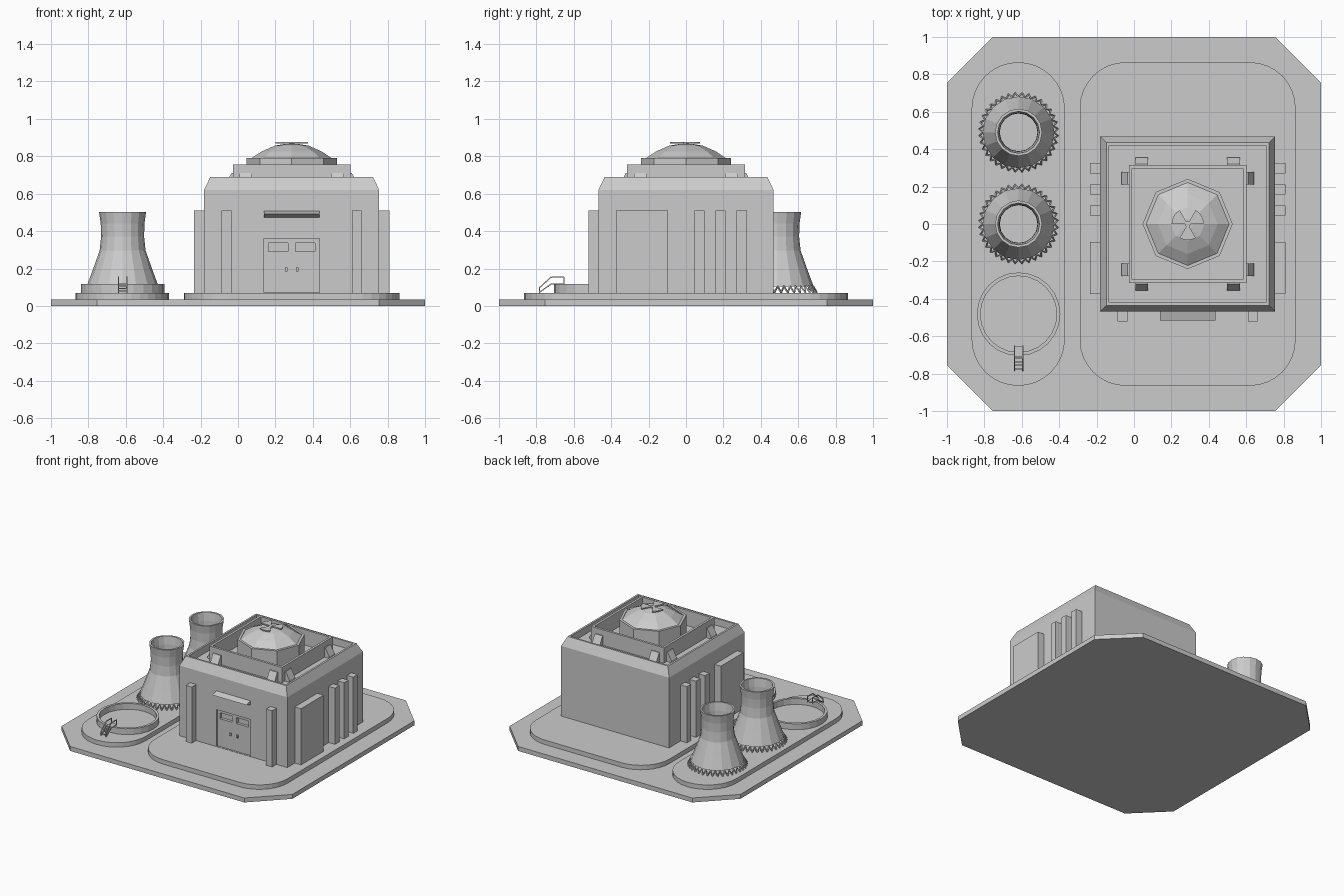
import bpy, bmesh
from math import sin, cos, pi, radians, sqrt
from mathutils import Vector

if "Cube" in bpy.data.objects:
    bpy.data.objects.remove(bpy.data.objects["Cube"])

CX = 0.287      # reactor building centre in x
TX = -0.617     # cooling tower / tank centre in x
PAD = 0.07      # top of the raised pads
ROOF = 0.635    # sunken roof level


def finish(bm, name):
    bmesh.ops.recalc_face_normals(bm, faces=bm.faces)
    me = bpy.data.meshes.new(name)
    bm.to_mesh(me)
    bm.free()
    ob = bpy.data.objects.new(name, me)
    bpy.context.collection.objects.link(ob)
    return ob


def prism(name, pts, vec):
    """Extrude a flat 3D outline along vec."""
    bm = bmesh.new()
    f = bm.faces.new([bm.verts.new(p) for p in pts])
    ext = bmesh.ops.extrude_face_region(bm, geom=[f], use_keep_orig=True)
    bmesh.ops.translate(bm, vec=vec, verts=[v for v in ext['geom'] if isinstance(v, bmesh.types.BMVert)])
    return finish(bm, name)


def box(name, x0, x1, y0, y1, z0, z1):
    return prism(name, [(x0, y0, z0), (x1, y0, z0), (x1, y1, z0), (x0, y1, z0)], (0, 0, z1 - z0))


def rounded(x0, x1, y0, y1, r, n=8):
    pts = []
    for k, (x, y) in enumerate([(x1 - r, y1 - r), (x0 + r, y1 - r), (x0 + r, y0 + r), (x1 - r, y0 + r)]):
        for i in range(n + 1):
            a = (k + i / n) * pi / 2
            pts.append((x + r * cos(a), y + r * sin(a), 0.035))
    return pts


def lathe(name, profile, n, cx, cy, turn=0.0, loop=False):
    """Revolve (radius, z) points in n sides; loop closes the profile, otherwise the ends are capped."""
    bm = bmesh.new()
    rings = [[bm.verts.new((cx + r * cos(turn + 2 * pi * i / n), cy + r * sin(turn + 2 * pi * i / n), z))
              for i in range(n)] for r, z in profile]
    pairs = list(zip(rings, rings[1:]))
    if loop:
        pairs.append((rings[-1], rings[0]))
    else:
        bm.faces.new(rings[0])
        bm.faces.new(rings[-1])
    for a, b in pairs:
        for i in range(n):
            j = (i + 1) % n
            bm.faces.new((a[i], a[j], b[j], b[i]))
    return finish(bm, name)


def square(name, profile, loop=False):
    return lathe(name, [(h * sqrt(2), z) for h, z in profile], 4, CX, 0, pi / 4, loop)


def bars(name, segments, t):
    """Square bars between pairs of points, joined in one mesh."""
    bm = bmesh.new()
    for a, b in segments:
        a, b = Vector(a), Vector(b)
        rot = (b - a).to_track_quat('Z', 'Y')
        res = bmesh.ops.create_cube(bm, size=1)
        for v in res['verts']:
            v.co = rot @ Vector((v.co.x * t, v.co.y * t, v.co.z * (b - a).length)) + (a + b) / 2
    return finish(bm, name)


def cut(target, cutter):
    m = target.modifiers.new("cut", 'BOOLEAN')
    m.operation = 'DIFFERENCE'
    m.solver = 'EXACT'
    m.object = cutter
    bpy.context.view_layer.objects.active = target
    bpy.ops.object.modifier_apply(modifier=m.name)
    bpy.data.objects.remove(cutter)


# Ground slab and raised pads
c = 0.755
prism("ground_slab", [(1, -c, 0), (1, c, 0), (c, 1, 0), (-c, 1, 0),
                      (-1, c, 0), (-1, -c, 0), (-c, -1, 0), (c, -1, 0)], (0, 0, 0.035))
prism("building_pad", rounded(-0.29, 0.864, -0.865, 0.865, 0.245), (0, 0, PAD - 0.035))
prism("tower_pad", rounded(-0.868, -0.37, -0.865, 0.865, 0.2485), (0, 0, PAD - 0.035))

# Reactor building with chamfered parapet and sunken roof
hall = square("reactor_building", [(0.468, PAD), (0.468, 0.62), (0.435, 0.69), (0.42, 0.69), (0.42, ROOF)])

# Recessed double door with windows and handles
cut(hall, box("door_cutter", 0.14, 0.435, -0.6, -0.456, 0.072, 0.36))
for x in (0.162, 0.307):
    cut(hall, box("window_cutter", x, x + 0.105, -0.6, -0.435, 0.29, 0.337))
for i, x in enumerate((0.25, 0.31)):
    box(f"door_handle_{i}", x, x + 0.014, -0.466, -0.454, 0.183, 0.205)

# Sloped awning over the door
prism("door_awning", [(0.14, -0.46, 0.51), (0.14, -0.517, 0.492), (0.14, -0.46, 0.47)], (0.295, 0, 0))

# Wall pilasters and side bays, mirrored about the building centre
for s, side in ((-1, "left"), (1, "right")):
    x = CX + s * 0.348
    box(f"front_pilaster_{side}", x - 0.026, x + 0.026, -0.522, -0.466, PAD, 0.51)
    xa, xb = sorted((CX + s * 0.466, CX + s * 0.522))
    box(f"side_bay_{side}", xa, xb, -0.375, -0.095, PAD, 0.51)
    for i, y in enumerate((0.072, 0.185, 0.298)):
        box(f"side_pilaster_{side}_{i}", xa, xb, y - 0.027, y + 0.027, PAD, 0.51)

# Upper wall ring on the roof
square("upper_wall", [(0.315, ROOF), (0.315, 0.755), (0.297, 0.755), (0.297, ROOF)], True)

# Wedge buttresses around the upper wall
for k in range(4):
    a = k * pi / 2
    u, v = Vector((cos(a), sin(a), 0)), Vector((-sin(a), cos(a), 0))
    for s in (-1, 1):
        pts = [Vector((CX, 0, z)) + u * d + v * (s * 0.245 - 0.034)
               for d, z in ((0.31, ROOF), (0.355, ROOF), (0.355, 0.65), (0.322, 0.71), (0.31, 0.71))]
        prism(f"buttress_{k}_{'a' if s < 0 else 'b'}", pts, v * 0.068)

# Octagonal drum and dome
lathe("dome_drum", [(0.241, ROOF), (0.241, 0.79), (0.222, 0.79), (0.222, 0.77)], 8, CX, 0)
lathe("dome", [(0.222, 0.765), (0.222, 0.785), (0.16, 0.826), (0.09, 0.857), (0.03, 0.867)], 8, CX, 0)

# Three fan blades and hub on the dome top
for k in range(3):
    mid = radians(30 + 120 * k)
    arc = [mid + radians(d) for d in (-30, -15, 0, 15, 30)]
    pts = [(CX + r * cos(a), r * sin(a), 0.868) for r, seq in ((0.086, arc), (0.014, arc[::-1])) for a in seq]
    prism(f"dome_blade_{k}", pts, (0, 0, 0.009))
lathe("dome_hub", [(0.015, 0.86), (0.015, 0.877)], 12, CX, 0)

# Cooling towers: hollow shells on zigzag struts
outer = [(0.192, 0.105), (0.157, 0.2), (0.123, 0.295), (0.115, 0.37), (0.117, 0.44), (0.126, 0.503)]
inner = [(r - 0.014, z) for r, z in reversed(outer)]
for i, y in enumerate((0.49, 0.0)):
    lathe(f"cooling_tower_{i}", outer + inner, 16, TX, y, 0, True)
    n = 36
    tops = [(TX + 0.19 * cos(2 * pi * k / n), y + 0.19 * sin(2 * pi * k / n), 0.106) for k in range(n)]
    feet = [(TX + 0.211 * cos(2 * pi * (k + .5) / n), y + 0.211 * sin(2 * pi * (k + .5) / n), PAD) for k in range(n)]
    segs = [(tops[k], feet[k]) for k in range(n)] + [(feet[k], tops[(k + 1) % n]) for k in range(n)]
    bars(f"tower_struts_{i}", segs, 0.007)

# Open round basin
TY = -0.482
lathe("basin_wall", [(0.223, PAD), (0.223, 0.116), (0.204, 0.116), (0.204, PAD)], 24, TX, TY, 0, True)

# Basin stairs with handrails
rails = []
for x in (TX - 0.022, TX + 0.022):
    low, mid, end = (x, -0.783, 0.098), (x, -0.72, 0.155), (x, -0.653, 0.155)
    rails += [(low, mid), (mid, end), (end, (x, -0.653, 0.112)), (low, (x, -0.783, PAD)),
              ((x, -0.783, PAD + 0.003), (x, -0.72, 0.118)), ((x, -0.72, 0.118), (x, -0.653, 0.118))]
bars("stair_rails", rails, 0.006)
for i in range(4):
    y, z = -0.777 + 0.018 * i, 0.08 + 0.0125 * i
    box(f"stair_step_{i}", TX - 0.022, TX + 0.022, y, y + 0.008, z - 0.003, z + 0.003)
box("stair_landing", TX - 0.022, TX + 0.022, -0.712, -0.653, 0.114, 0.12)
